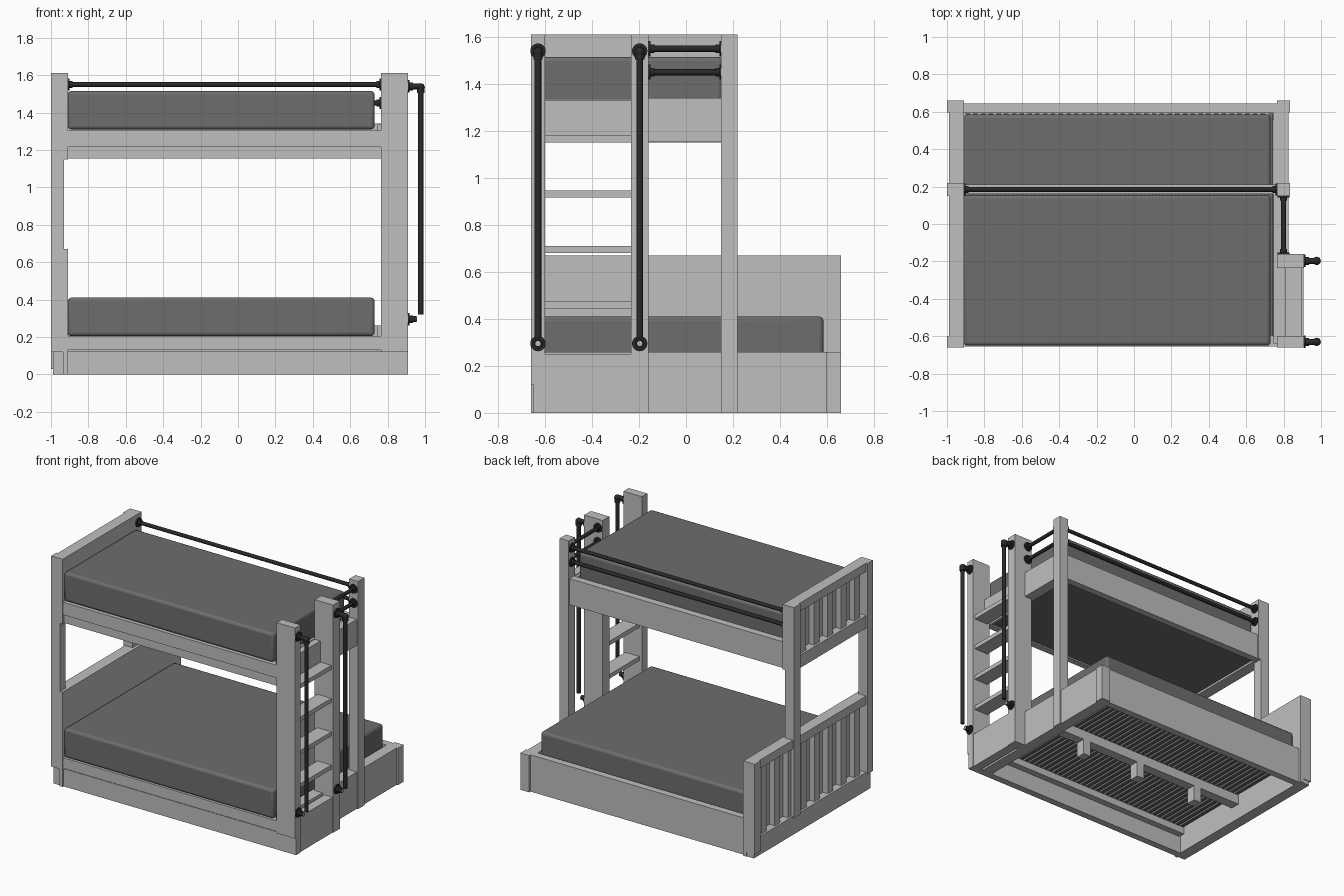
import bpy
from mathutils import Vector

cube = bpy.data.objects.get("Cube")
if cube:
    bpy.data.objects.remove(cube, do_unlink=True)


def material(name, v):
    m = bpy.data.materials.new(name)
    m.use_nodes = True
    m.diffuse_color = (v, v, v, 1)
    bsdf = next(n for n in m.node_tree.nodes if n.type == 'BSDF_PRINCIPLED')
    bsdf.inputs["Base Color"].default_value = (v, v, v, 1)
    return m


wood = material("pale painted wood", 0.52)
fabric = material("mattress grey", 0.155)
iron = material("black iron pipe", 0.022)


def finish(name, mat):
    ob = bpy.context.object
    ob.name = name
    ob.data.materials.append(mat)
    return ob


def box(name, x, y, z, mat=wood):
    """Box from (min, max) pairs along each axis."""
    centre = [(a + b) / 2 for a, b in (x, y, z)]
    bpy.ops.mesh.primitive_cube_add(size=1, location=centre)
    ob = finish(name, mat)
    ob.scale = [b - a for a, b in (x, y, z)]
    bpy.ops.object.transform_apply(location=False, rotation=False, scale=True)
    return ob


def pipe(name, a, b, r, mat=iron, sides=16):
    a, b = Vector(a), Vector(b)
    d = b - a
    bpy.ops.mesh.primitive_cylinder_add(
        vertices=sides, radius=r, depth=d.length, location=(a + b) / 2,
        rotation=d.to_track_quat('Z', 'Y').to_euler())
    ob = finish(name, mat)
    bpy.ops.object.shade_smooth_by_angle()
    return ob


def rail_pipe(name, a, b):
    """Pipe with a floor flange and a collar at each end."""
    a, b = Vector(a), Vector(b)
    d = (b - a).normalized()
    pipe(name, a, b, 0.013)
    for end, s in ((a, 1), (b, -1)):
        pipe(name + "_flange", end, end + d * s * 0.008, 0.032)
        pipe(name + "_collar", end, end + d * s * 0.025, 0.019)


def mattress(name, x, y, z):
    ob = box(name, x, y, z, fabric)
    bev = ob.modifiers.new("soft edges", 'BEVEL')
    bev.width, bev.segments = 0.018, 3
    bpy.ops.object.shade_smooth_by_angle()


FRONT, BACK, MID = (-0.66, -0.60), (0.595, 0.66), (0.15, 0.22)
HEAD, FOOT = (-1.0, -0.93), (0.765, 0.835)

# Headboard posts
box("headboard_front_post", HEAD, FRONT, (0.12, 1.61))
box("headboard_middle_post", HEAD, MID, (0.12, 1.61))
box("headboard_back_post", HEAD, BACK, (0.03, 0.67))


# Headboard panels with slats on the outside
def headboard(name, y0, y1, bottom, top, rail, count):
    box(name + "_panel", (-0.935, -0.91), (y0, y1), (bottom, top))
    box(name + "_top_rail", (-0.99, -0.93), (y0, y1), (top - 0.06, top))
    box(name + "_bottom_rail", (-0.99, -0.93), (y0 + 0.01, y1 - 0.005), (bottom, bottom + rail))
    step = (y1 - y0 - 0.13) / count
    for i in range(count):
        c = y0 + 0.065 + (i + 0.5) * step
        box(name + "_slat", (-0.975, -0.93), (c - 0.03, c + 0.03),
            (bottom + rail, top - 0.06))


headboard("lower_headboard", -0.66, 0.66, 0.0, 0.67, 0.13, 8)
headboard("upper_headboard", -0.66, 0.22, 1.15, 1.61, 0.09, 5)

# Ladder posts and far end post
box("ladder_front_post", (0.765, 0.91), FRONT, (0.12, 1.61))
box("ladder_back_post", (0.765, 0.91), (-0.235, -0.16), (0.0, 1.61))
box("foot_middle_post", FOOT, MID, (0.0, 1.61))
box("foot_back_post", FOOT, BACK, (0.0, 0.26))

# Ladder treads
for z in (0.445, 0.68, 0.917, 1.15):
    box("ladder_tread", (0.785, 0.895), (-0.60, -0.235), (z, z + 0.03))

# Lower bed frame
box("base_front_board", (-0.99, 0.91), (-0.65, -0.60), (0.0, 0.125))
box("lower_front_rail", (-0.93, 0.765), (-0.655, -0.59), (0.13, 0.205))
box("lower_back_rail", (-0.93, 0.765), (0.595, 0.645), (0.0, 0.26))
box("base_ladder_board", (0.84, 0.905), (-0.645, -0.20), (0.0, 0.25))
box("lower_foot_rail", (0.745, 0.825), (-0.64, 0.645), (0.0, 0.26))
for y in ((-0.60, -0.56), (0.555, 0.595)):
    box("lower_slat_ledger", (-0.91, 0.745), y, (0.13, 0.18))

# Centre beam with feet
box("centre_beam", (-0.91, 0.745), (-0.06, 0.01), (0.11, 0.18))
for x in (-0.55, -0.05, 0.42):
    box("centre_foot", (x - 0.03, x + 0.03), (-0.06, 0.01), (0.0, 0.11))

# Upper bed frame
box("upper_front_rail", (-0.93, 0.765), (-0.655, -0.60), (1.215, 1.305))
box("upper_front_lower_rail", (-0.93, 0.765), (-0.645, -0.60), (1.155, 1.22))
box("upper_back_rail", (-0.93, 0.765), (0.16, 0.21), (1.155, 1.34))
box("upper_foot_rail", (0.745, 0.765), (-0.64, 0.16), (1.155, 1.335))
box("upper_foot_outer_rail", (0.765, 0.825), (-0.16, 0.15), (1.155, 1.34))
box("upper_ladder_rail", (0.765, 0.81), (-0.60, -0.235), (1.17, 1.33))
box("upper_under_panel", (-0.91, 0.745), (-0.60, 0.16), (1.165, 1.185), fabric)

# Bed slats across both frames
SLATS = 40
for i in range(SLATS):
    x = -0.89 + i * 1.62 / (SLATS - 1)
    box("lower_slat", (x - 0.012, x + 0.012), (-0.59, 0.59), (0.18, 0.205), fabric)
    box("upper_slat", (x - 0.012, x + 0.012), (-0.60, 0.16), (1.28, 1.305), fabric)

# Mattresses
mattress("lower_mattress", (-0.91, 0.73), (-0.65, 0.585), (0.205, 0.41))
mattress("upper_mattress", (-0.91, 0.73), (-0.65, 0.155), (1.31, 1.515))

# Guard rails
for z in (1.45, 1.55):
    rail_pipe("back_guard_pipe", (-0.91, 0.185, z), (0.765, 0.185, z))
    rail_pipe("foot_guard_pipe", (0.80, -0.16, z), (0.80, 0.15, z))

# Ladder grab pipes
for y in (-0.63, -0.197):
    pipe("grab_pipe", (0.977, y, 0.32), (0.977, y, 1.535), 0.014)
    for z in (0.295, 1.54):
        pipe("grab_flange", (0.91, y, z), (0.918, y, z), 0.033)
        pipe("grab_collar", (0.91, y, z), (0.935, y, z), 0.021)
    pipe("grab_top_arm", (0.91, y, 1.54), (0.977, y, 1.54), 0.016)
    pipe("grab_elbow_sleeve", (0.977, y, 1.505), (0.977, y, 1.54), 0.02)
    bpy.ops.mesh.primitive_uv_sphere_add(segments=16, ring_count=8, radius=0.022,
                                         location=(0.977, y, 1.535))
    finish("grab_elbow", iron)
    bpy.ops.object.shade_smooth_by_angle()
    pipe("grab_bottom_stub", (0.91, y, 0.295), (0.955, y, 0.295), 0.016)
    pipe("grab_stub_end", (0.955, y, 0.295), (0.957, y, 0.295), 0.011, wood)
